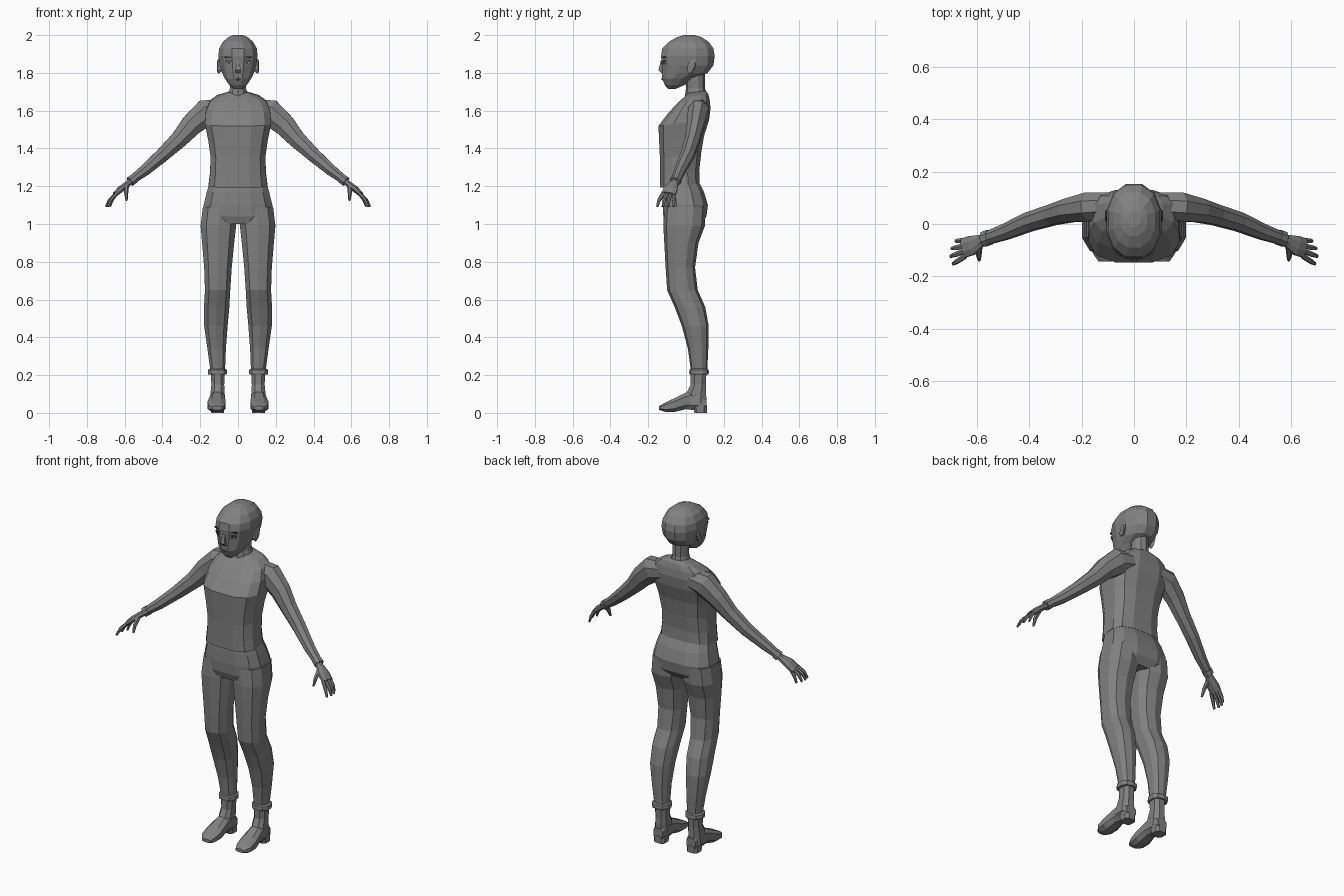
import bpy, bmesh, math
from mathutils import Vector

old = bpy.data.objects.get("Cube")
if old:
    bpy.data.objects.remove(old, do_unlink=True)


def material(name, level):
    mat = bpy.data.materials.new(name)
    mat.use_nodes = True
    colour = (level, level, level, 1)
    mat.diffuse_color = colour
    shader = mat.node_tree.nodes["Principled BSDF"]
    shader.inputs["Base Color"].default_value = colour
    shader.inputs["Roughness"].default_value = 0.8
    return mat


GREY = material("plain grey", 0.22)
DARK = material("dark grey", 0.04)
PALE = material("pale grey", 0.4)
X, Y, Z = Vector((1, 0, 0)), Vector((0, 1, 0)), Vector((0, 0, 1))


def oval(centre, u, v, a, b, sides, power=1.0):
    """Polygon ring; power below one makes it boxier."""
    ring = []
    for i in range(sides):
        t = math.tau * (i + 0.5) / sides
        c, s = math.cos(t), math.sin(t)
        c = math.copysign(abs(c) ** power, c)
        s = math.copysign(abs(s) ** power, s)
        ring.append(centre + u * (a * c) + v * (b * s))
    # widen so that the flats, not only the corners, reach the wanted size
    wide = max(abs((p - centre).dot(u)) for p in ring)
    deep = max(abs((p - centre).dot(v)) for p in ring)
    return [centre + u * ((p - centre).dot(u) * a / wide)
            + v * ((p - centre).dot(v) * b / deep) for p in ring]


def loft(name, rings, mat=GREY, mirror=False):
    """Skin a row of rings, close the ends and shade flat."""
    bm = bmesh.new()
    rows = [[bm.verts.new(p) for p in ring] for ring in rings]
    n = len(rows[0])
    for low, high in zip(rows, rows[1:]):
        for i in range(n):
            j = (i + 1) % n
            bm.faces.new((low[i], low[j], high[j], high[i]))
    bm.faces.new(rows[0][::-1])
    bm.faces.new(rows[-1])
    bmesh.ops.recalc_face_normals(bm, faces=bm.faces)
    mesh = bpy.data.meshes.new(name)
    bm.to_mesh(mesh)
    bm.free()
    mesh.materials.append(mat)
    obj = bpy.data.objects.new(name, mesh)
    bpy.context.collection.objects.link(obj)
    if mirror:
        obj.modifiers.new("mirror", "MIRROR")
    return obj


def stack(name, levels, sides=12, power=0.8, tilt=0.0, mirror=False):
    """Level rings: height, middle x, half width, front y, back y."""
    rings = []
    for z, x, w, front, back in levels:
        mid = Vector((x, (front + back) / 2, z))
        rings.append(oval(mid, X, Y + Z * tilt, w, (back - front) / 2, sides, power))
    return loft(name, rings, mirror=mirror)


def tube(name, path, sides=8, mat=GREY, mirror=True):
    """Limb along a path: x, y, z, half depth, half height."""
    pts = [Vector(p[:3]) for p in path]
    rings = []
    for i, p in enumerate(path):
        run = (pts[min(i + 1, len(pts) - 1)] - pts[max(i - 1, 0)]).normalized()
        u = (Y - run * Y.dot(run)).normalized()
        rings.append(oval(pts[i], u, run.cross(u), p[3], p[4], sides))
    return loft(name, rings, mat, mirror)


# Head and neck
stack("head", [
    (1.715, 0, .022, -.095, -.055), (1.735, 0, .046, -.112, -.01),
    (1.77, 0, .07, -.126, .035), (1.80, 0, .084, -.128, .115),
    (1.84, 0, .097, -.128, .145), (1.89, 0, .104, -.132, .152),
    (1.93, 0, .099, -.125, .145), (1.965, 0, .08, -.09, .12),
    (1.99, 0, .05, -.045, .08), (2.0, 0, .025, -.01, .045)], power=0.9)
stack("neck", [(1.65, 0, .06, -.01, .12), (1.72, 0, .042, 0, .1),
               (1.81, 0, .045, -.01, .1)], sides=10, power=1)

# Face: nose, lips, brows, eyes and ears
loft("nose", [oval(Vector((0, y, z)), X, Y, w, d, 4)
              for y, z, w, d in ((-.125, 1.865, .007, .008),
                                 (-.13, 1.815, .014, .016),
                                 (-.125, 1.8, .014, .008))])
loft("lips", [oval(Vector((x, y, 1.768)), Y, Z, .005, h, 6)
              for x, y, h in ((-.026, -.112, .002), (0, -.126, .008), (.026, -.112, .002))])


def face_plate(name, x, z, w, h, y, mat, sides):
    """Thin plate turned to follow the cheek."""
    side = (X + Y * 0.32).normalized()
    out = side.cross(Z)
    mid = Vector((x, y, z))
    loft(name, [oval(mid + out * d, side, Z, w, h, sides) for d in (-.004, .004)], mat, True)


face_plate("eye_white", .045, 1.853, .02, .008, -.117, PALE, 6)
face_plate("pupil", .045, 1.853, .007, .007, -.119, DARK, 6)
face_plate("upper_lid", .045, 1.863, .022, .003, -.119, DARK, 4)
face_plate("brow", .047, 1.884, .025, .004, -.119, DARK, 4)
loft("ear", [oval(Vector((x, y, 1.835)), (Y + Z * 0.2), Z, d, h, 8)
             for x, y, d, h in ((.085, .02, .014, .026), (.106, .03, .025, .037),
                                (.11, .032, .016, .026))], mirror=True)

# Shirt body and sleeves
stack("shirt", [
    (1.205, 0, .156, -.137, .072), (1.27, 0, .148, -.137, .07),
    (1.36, 0, .145, -.138, .08), (1.45, 0, .158, -.142, .095),
    (1.535, 0, .175, -.146, .122), (1.60, 0, .17, -.095, .13),
    (1.65, 0, .15, -.045, .125), (1.68, 0, .11, -.01, .118),
    (1.70, 0, .045, .01, .105)], power=0.68, tilt=0.12)
tube("sleeve", [
    (.09, .07, 1.605, .05, .055), (.17, .065, 1.59, .055, .07),
    (.245, .052, 1.525, .045, .058), (.31, .035, 1.45, .039, .046),
    (.40, .008, 1.365, .036, .037), (.49, -.03, 1.287, .03, .03),
    (.565, -.056, 1.23, .024, .022)])
tube("sleeve_cuff", [(.55, -.05, 1.24, .028, .026), (.572, -.058, 1.224, .028, .026)])

# Hands
tube("palm", [(.56, -.055, 1.232, .018, .016), (.585, -.065, 1.212, .024, .016),
              (.62, -.082, 1.185, .037, .017), (.65, -.092, 1.158, .037, .013)])
for i, finger in enumerate(("little", "ring", "middle", "index")):
    base = Vector((.643, -.062 - .02 * i, 1.162))
    reach = (.036, .052, .056, .047)[i]
    spread = -.002 - .006 * i
    tube(finger + "_finger", [
        (*base, .0095, .0095),
        (*(base + Vector((reach * .65, spread, -.034))), .009, .009),
        (*(base + Vector((reach, spread * 1.5, -.07))), .006, .006)], sides=6)
tube("thumb", [(.59, -.085, 1.2, .012, .013), (.592, -.12, 1.165, .011, .011),
               (.59, -.137, 1.125, .006, .006)], sides=6)

# Trousers: seat, legs and rolled cuffs
stack("trouser_seat", [
    (1.0, 0, .15, -.105, .08), (1.04, 0, .182, -.12, .108),
    (1.10, 0, .182, -.124, .116), (1.17, 0, .165, -.122, .095),
    (1.235, 0, .146, -.115, .062)], power=0.72)
stack("trouser_leg", [
    (.215, .107, .038, .027, .112), (.34, .113, .049, .01, .118),
    (.46, .117, .062, -.022, .12), (.56, .113, .067, -.06, .102),
    (.65, .108, .067, -.1, .062), (.77, .106, .073, -.108, .048),
    (.90, .105, .085, -.115, .066), (.99, .104, .094, -.12, .1),
    (1.09, .096, .09, -.115, .105)], sides=10, mirror=True)
stack("trouser_cuff", [
    (.202, .109, .048, .02, .118), (.212, .109, .051, .017, .121),
    (.228, .109, .05, .018, .12), (.234, .109, .04, .026, .112)], sides=10, mirror=True)

# Boots: shaft, foot and heel
stack("boot_shaft", [(.05, .11, .04, -.01, .105), (.11, .108, .037, .005, .106),
                     (.15, .107, .034, .025, .105), (.21, .107, .037, .025, .108)],
      sides=8, mirror=True)
loft("boot_foot", [oval(Vector((x, y, (low + top) / 2)), X, Z, w, (top - low) / 2, 8, 0.75)
                   for x, y, w, low, top in (
                       (.108, .108, .03, .02, .085), (.108, .06, .038, .012, .125),
                       (.11, 0, .04, .02, .108), (.113, -.06, .048, .005, .078),
                       (.114, -.11, .044, .006, .055), (.11, -.142, .026, .016, .036))],
     mirror=True)
stack("boot_heel", [(0, .108, .034, .045, .11), (.04, .108, .036, .035, .11)],
      sides=8, power=0.6, mirror=True)
